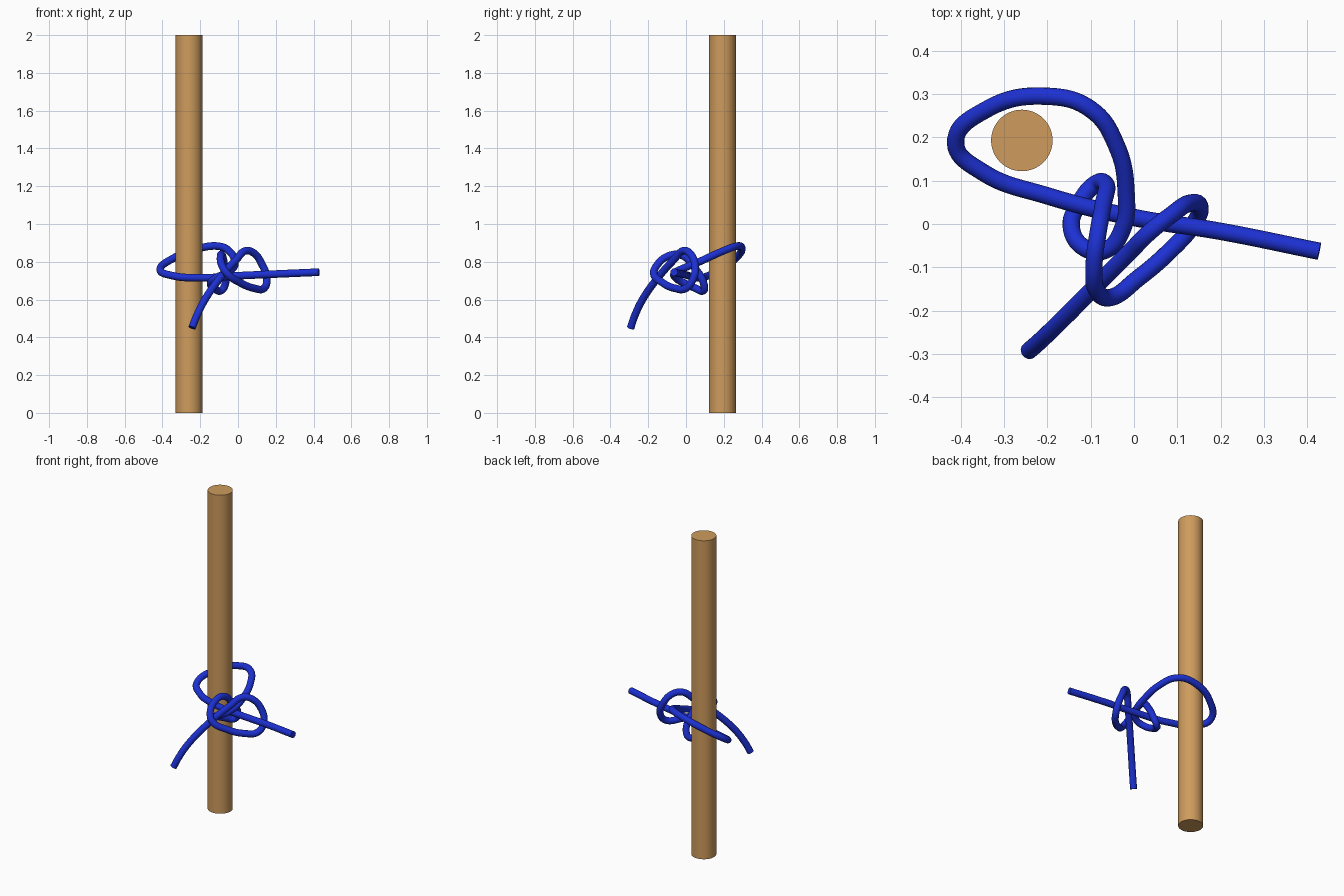
import bpy


def material(name, color):
    m = bpy.data.materials.new(name)
    m.diffuse_color = color
    return m


# Wooden pole
bpy.ops.mesh.primitive_cylinder_add(vertices=64, radius=0.071, depth=2, location=(-0.259, 0.193, 1))
pole = bpy.context.object
pole.name = "pole"
pole.data.materials.append(material("wood", (0.62, 0.33, 0.11, 1)))
bpy.ops.object.shade_smooth_by_angle()

# Rope centreline: standing part, turn round the pole, two half hitches, tail
path = [
    (0.428, -0.063, 0.745), (0.2, -0.017, 0.735), (0.0, 0.015, 0.726), (-0.2, 0.065, 0.715),
    (-0.35, 0.12, 0.727), (-0.412, 0.185, 0.757), (-0.34, 0.265, 0.82), (-0.2, 0.295, 0.873),
    (-0.1, 0.265, 0.882), (-0.04, 0.18, 0.85), (-0.018, 0.07, 0.8), (-0.026, -0.01, 0.767),
    (-0.065, -0.06, 0.74), (-0.115, -0.055, 0.715), (-0.145, -0.005, 0.685),
    (-0.125, 0.05, 0.66), (-0.09, 0.092, 0.647), (-0.068, 0.095, 0.68),
    (-0.072, 0.04, 0.775), (-0.083, -0.02, 0.833), (-0.092, -0.09, 0.832),
    (-0.085, -0.155, 0.78), (-0.055, -0.17, 0.735), (0.01, -0.125, 0.69), (0.085, -0.06, 0.66),
    (0.138, 0.0, 0.66), (0.152, 0.04, 0.715), (0.125, 0.047, 0.79), (0.085, 0.02, 0.845),
    (0.04, -0.015, 0.858), (-0.01, -0.065, 0.81), (-0.09, -0.145, 0.72),
    (-0.175, -0.23, 0.6), (-0.22, -0.273, 0.51), (-0.243, -0.293, 0.451),
]
curve = bpy.data.curves.new("rope", 'CURVE')
curve.dimensions = '3D'
curve.resolution_u = 10
curve.bevel_depth = 0.02
curve.bevel_resolution = 6
curve.use_fill_caps = True
spline = curve.splines.new('BEZIER')
spline.bezier_points.add(len(path) - 1)
for point, co in zip(spline.bezier_points, path):
    point.co = co
    point.handle_left_type = point.handle_right_type = 'AUTO'
rope = bpy.data.objects.new("rope", curve)
bpy.context.collection.objects.link(rope)

# Mesh rope, smooth with crisp end caps
bpy.ops.object.select_all(action='DESELECT')
rope.select_set(True)
bpy.context.view_layer.objects.active = rope
bpy.ops.object.convert(target='MESH')
rope = bpy.context.object
rope.name = "rope"
rope.data.materials.clear()
rope.data.materials.append(material("blue rope", (0.012, 0.03, 0.65, 1)))
bpy.ops.object.shade_smooth_by_angle()
